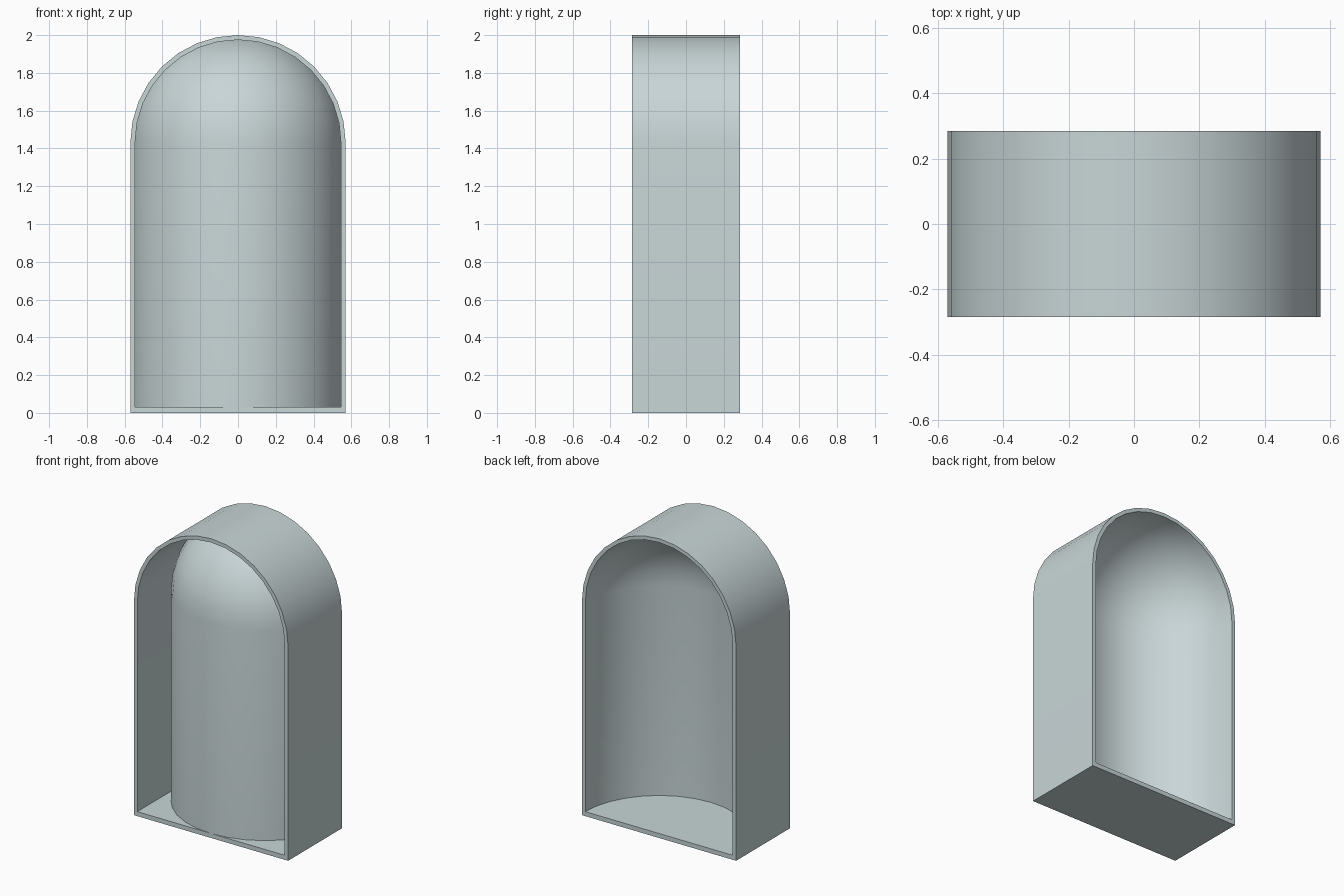
import bpy, bmesh, math

cube = bpy.data.objects.get("Cube")
if cube:
    bpy.data.objects.remove(cube, do_unlink=True)

R_OUT, R_IN = 0.57, 0.545      # outer and inner radii of arch and shell
DEPTH = 0.285                  # half depth
SPRING = 1.43                  # height where the arch begins
FLOOR = 0.03                   # floor thickness
SEG = 16                       # sides per half circle

mat = bpy.data.materials.new("pale_grey_green")
mat.use_nodes = True
colour = (0.58, 0.67, 0.68, 1)
mat.diffuse_color = colour
mat.node_tree.nodes["Principled BSDF"].inputs["Base Color"].default_value = colour


def finish(bm, name):
    """Turn the bmesh into a named, smooth-shaded object."""
    bmesh.ops.recalc_face_normals(bm, faces=bm.faces[:])
    mesh = bpy.data.meshes.new(name)
    bm.to_mesh(mesh)
    bm.free()
    mesh.materials.append(mat)
    obj = bpy.data.objects.new(name, mesh)
    bpy.context.collection.objects.link(obj)
    bpy.ops.object.select_all(action='DESELECT')
    obj.select_set(True)
    bpy.context.view_layer.objects.active = obj
    bpy.ops.object.shade_smooth_by_angle(angle=math.radians(30))


def arch_outline(radius, bottom, steps):
    """Right foot of the arch, then its arc; 2 * steps gives the half circle."""
    angles = [math.pi * i / SEG for i in range(steps + 1)]
    return [(radius, bottom)] + [
        (radius * math.cos(a), SPRING + radius * math.sin(a)) for a in angles]


# Arched frame: ring between two outlines, extruded front to back
bm = bmesh.new()
outer, inner = [
    [bm.verts.new((x, -DEPTH, z)) for x, z in arch_outline(r, b, SEG) + [(-r, b)]]
    for r, b in ((R_OUT, 0), (R_IN, FLOOR))]
for i in range(len(outer)):
    j = (i + 1) % len(outer)
    bm.faces.new((outer[i], outer[j], inner[j], inner[i]))
ext = bmesh.ops.extrude_face_region(bm, geom=bm.faces[:], use_keep_orig=True)
moved = [g for g in ext["geom"] if isinstance(g, bmesh.types.BMVert)]
bmesh.ops.translate(bm, verts=moved, vec=(0, 2 * DEPTH, 0))
finish(bm, "arched_frame")

# Niche shell: thick wall and dome profile, spun half a turn about the back edge
bm = bmesh.new()
profile = (arch_outline(R_OUT, FLOOR / 2, SEG // 2)[::-1]
           + arch_outline(R_IN, FLOOR / 2, SEG // 2))
verts = [bm.verts.new((x, DEPTH, z)) for x, z in profile]
edges = [bm.edges.new(pair) for pair in zip(verts, verts[1:])]
bmesh.ops.spin(bm, geom=verts + edges, cent=(0, DEPTH, 0), axis=(0, 0, 1),
               angle=-math.pi, steps=SEG)
bmesh.ops.remove_doubles(bm, verts=bm.verts[:], dist=0.0001)
finish(bm, "niche_shell")
